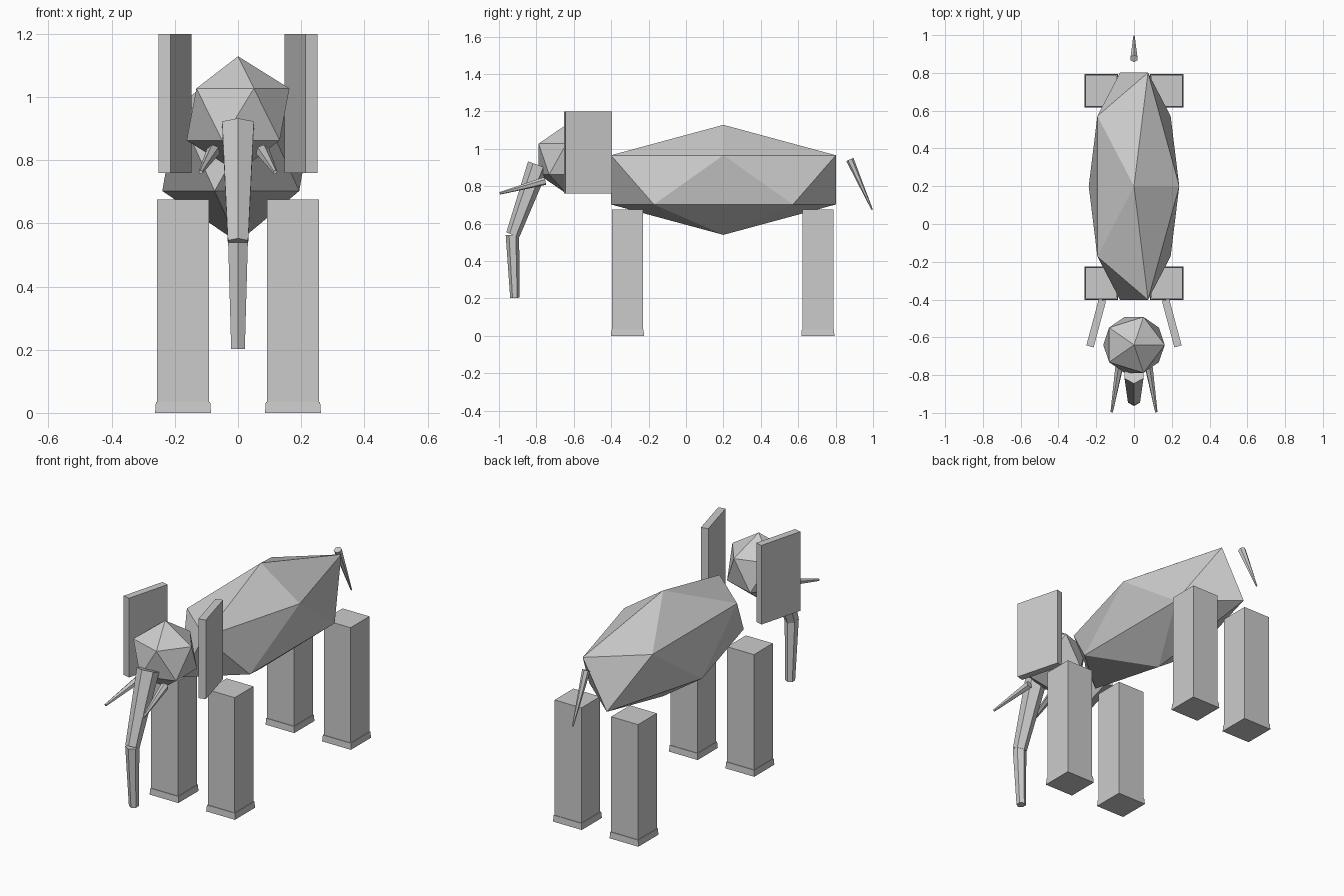
import bpy
import math
from mathutils import Vector

cube = bpy.data.objects.get("Cube")
if cube:
    bpy.data.objects.remove(cube, do_unlink=True)

GREY = (0.6, 0.6, 0.6, 1.0)
skin = bpy.data.materials.new("grey_skin")
skin.use_nodes = True
skin.diffuse_color = GREY
skin.node_tree.nodes["Principled BSDF"].inputs["Base Color"].default_value = GREY


def finish(name):
    obj = bpy.context.object
    obj.name = name
    obj.data.materials.append(skin)
    return obj


def ball(name, center, radii):
    """Faceted 20-sided ball stretched to the given radii."""
    bpy.ops.mesh.primitive_ico_sphere_add(subdivisions=1, radius=1, location=center)
    obj = finish(name)
    obj.scale = radii
    return obj


def box(name, center, size, turn=0.0):
    bpy.ops.mesh.primitive_cube_add(size=1, location=center, rotation=(0, 0, turn))
    obj = finish(name)
    obj.scale = size
    return obj


def taper(name, start, end, r_start, r_end):
    """Six-sided tapered rod from start to end."""
    a, b = Vector(start), Vector(end)
    axis = b - a
    bpy.ops.mesh.primitive_cone_add(
        vertices=6, radius1=r_start, radius2=r_end, depth=axis.length,
        location=(a + b) / 2,
        rotation=Vector((0, 0, 1)).rotation_difference(axis).to_euler())
    return finish(name)


# Body and head
ball("body", (0, 0.2, 0.834), (0.268, 0.707, 0.294))
ball("head", (0, -0.64, 0.945), (0.182, 0.174, 0.184))

# Trunk in two jointed pieces
taper("trunk_upper", (0, -0.926, 0.54), (0, -0.79, 0.913), 0.037, 0.058)
taper("trunk_lower", (0, -0.915, 0.203), (0, -0.928, 0.54), 0.025, 0.036)

# Tail
taper("tail", (0, 0.876, 0.943), (0, 0.995, 0.675), 0.021, 0.004)

# Paired parts
for side, s in (("left", 1), ("right", -1)):
    box(f"{side}_ear", (s * 0.2, -0.525, 0.98), (0.04, 0.255, 0.44),
        s * math.radians(15))
    taper(f"{side}_tusk", (s * 0.078, -0.755, 0.828), (s * 0.118, -0.995, 0.762),
          0.022, 0.007)
    for place, y in (("front", -0.313), ("back", 0.705)):
        box(f"{place}_{side}_leg", (s * 0.174, y, 0.35), (0.165, 0.165, 0.65))
        foot = box(f"{place}_{side}_foot", (s * 0.174, y, 0.0175), (0.177, 0.177, 0.035))
        # Narrow the top of the foot slightly
        for v in foot.data.vertices:
            if v.co.z > 0:
                v.co.x *= 0.97
                v.co.y *= 0.97
